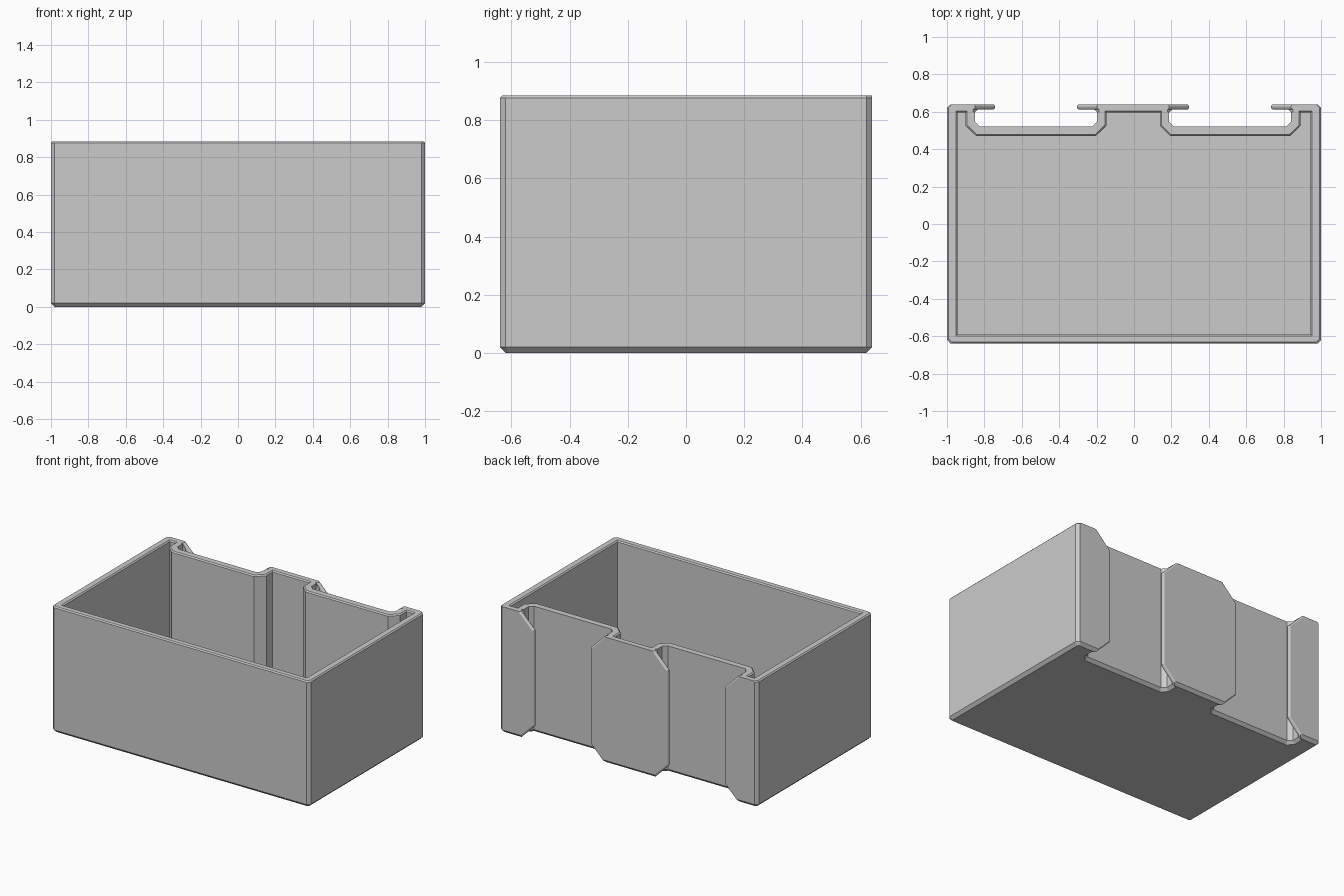
import bpy
import bmesh
from mathutils import Vector

cube = bpy.data.objects.get("Cube")
if cube:
    bpy.data.objects.remove(cube, do_unlink=True)

HEIGHT, BACK, CHAMFER, RIM = 0.885, 0.64, 0.02, 0.008
SLOTS = (0.514, -0.524)

grey = bpy.data.materials.new("plain grey")
grey.use_nodes = True
colour = (0.6, 0.6, 0.6, 1)
grey.diffuse_color = colour
grey.node_tree.nodes["Principled BSDF"].inputs["Base Color"].default_value = colour


def offset(points, d):
    """Move a counter-clockwise outline outward by d."""
    pts = [Vector(p) for p in points]
    out = []
    for i, p in enumerate(pts):
        a = (p - pts[i - 1]).normalized()
        b = (pts[(i + 1) % len(pts)] - p).normalized()
        n, m = Vector((a.y, -a.x)), Vector((b.y, -b.x))
        out.append(p + (n + m) * d / (1 + n.dot(m)))
    return out


def chamfered_rect(x, front, back, c):
    return [(-x + c, front), (x - c, front), (x, front + c), (x, back - c),
            (x - c, back), (-x + c, back), (-x, back - c), (-x, front + c)]


def loft(name, sections, along_y=False):
    """Solid through (position, outline) sections, along z or y."""
    bm = bmesh.new()
    rings = []
    for pos, outline in sections:
        rings.append([bm.verts.new((u, pos, v) if along_y else (u, v, pos))
                      for u, v in outline])
    for low, high in zip(rings, rings[1:]):
        for i in range(len(low)):
            bm.faces.new((low[i - 1], low[i], high[i], high[i - 1]))
    bm.faces.new(rings[0])
    bm.faces.new(rings[-1])
    bmesh.ops.recalc_face_normals(bm, faces=bm.faces)
    mesh = bpy.data.meshes.new(name)
    bm.to_mesh(mesh)
    bm.free()
    mesh.materials.append(grey)
    obj = bpy.data.objects.new(name, mesh)
    bpy.context.scene.collection.objects.link(obj)
    return obj


# Outer block with chamfered edges
full = chamfered_rect(1, -BACK, BACK, CHAMFER)
bin_body = loft("storage_bin", [
    (0, offset(full, -CHAMFER)), (CHAMFER, full), (HEIGHT - RIM, full),
    (HEIGHT, chamfered_rect(1 - RIM, -BACK + RIM, BACK, CHAMFER))])

# Inner cavity, stepping forward around each rail slot
outline = [(-0.945, -0.59), (0.945, -0.59), (0.945, 0.595)]
for c in SLOTS:
    half = [(0.376, 0.595), (0.376, 0.525), (0.32, 0.47)]
    outline += [(c + x, y) for x, y in half]
    outline += [(c - x, y) for x, y in reversed(half)]
outline.append((-0.945, 0.595))
cutters = [loft("cavity_cutter", [
    (0.05, outline), (HEIGHT - RIM, outline), (HEIGHT + RIM, offset(outline, 2 * RIM))])]

# Rail slots: a wide channel and a throat with sloped, rounded lips
for c in SLOTS:
    half = [(0.3, 0.52), (0.326, 0.546), (0.326, 0.597), (0.311, 0.612)]
    channel = [(c + x, y) for x, y in half] + [(c - x, y) for x, y in reversed(half)]
    cutters.append(loft("channel_cutter", [
        (-CHAMFER, offset(channel, 2 * CHAMFER)), (CHAMFER, channel),
        (HEIGHT + 0.05, channel)]))

    side = [(0.326, -0.05), (0.326, 0), (0.219, 0.107),
            (0.219, HEIGHT - 0.107), (0.326, HEIGHT), (0.326, HEIGHT + 0.05)]
    throat = [(c + x, z) for x, z in side] + [(c - x, z) for x, z in reversed(side)]
    cutters.append(loft("throat_cutter", [
        (y, offset(throat, d)) for y, d in
        ((0.6, 0.01), (0.612, 0.01), (0.616, 0.003), (0.622, 0),
         (0.63, 0), (0.636, 0.003), (0.64, 0.01), (0.68, 0.01))], along_y=True))

# Carve the block, then drop the cutters
for cutter in cutters:
    mod = bin_body.modifiers.new(cutter.name, 'BOOLEAN')
    mod.operation = 'DIFFERENCE'
    mod.solver = 'EXACT'
    mod.object = cutter
    cutter.hide_render = True
bpy.context.view_layer.update()
carved = bpy.data.meshes.new_from_object(
    bin_body.evaluated_get(bpy.context.evaluated_depsgraph_get()))
bin_body.modifiers.clear()
bin_body.data = carved
for cutter in cutters:
    bpy.data.objects.remove(cutter, do_unlink=True)
